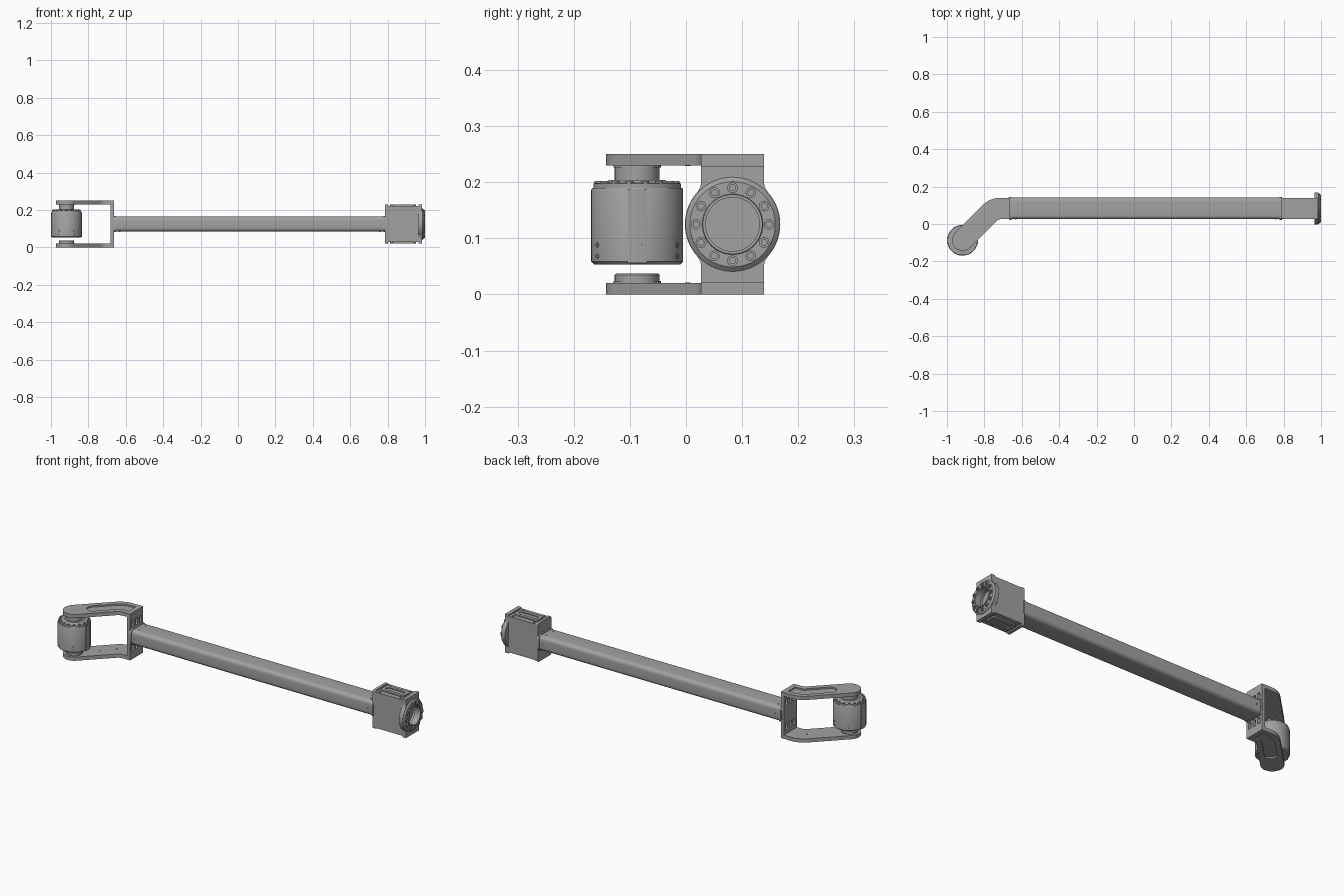
import bpy, bmesh
from math import sin, cos, pi, radians
from mathutils import Vector, Matrix

if "Cube" in bpy.data.objects:
    bpy.data.objects.remove(bpy.data.objects["Cube"])

metal = bpy.data.materials.new("grey_metal")
metal.use_nodes = True
metal.diffuse_color = (0.36, 0.36, 0.36, 1)
metal.node_tree.nodes["Principled BSDF"].inputs["Base Color"].default_value = (0.36, 0.36, 0.36, 1)

MID_Y, MID_Z = 0.083, 0.125          # long axis of the link
JOINT = Vector((-0.917, -0.087, 0))  # axis of the motor joint
HALF = 0.056                         # half width of brackets
TO_X = Matrix(((0, 0, 1, 0), (1, 0, 0, 0), (0, 1, 0, 0), (0, 0, 0, 1)))  # (a, b, h) -> (y, z, x)
TO_Y = Matrix(((1, 0, 0, 0), (0, 0, 1, 0), (0, 1, 0, 0), (0, 0, 0, 1)))  # (a, b, h) -> (x, z, y)
TO_Z = Matrix.Identity(4)


def finish(name, bm, smooth=True):
    bmesh.ops.recalc_face_normals(bm, faces=bm.faces)
    me = bpy.data.meshes.new(name)
    bm.to_mesh(me)
    bm.free()
    ob = bpy.data.objects.new(name, me)
    bpy.context.collection.objects.link(ob)
    me.materials.append(metal)
    if smooth:
        shade(ob)
    return ob


def shade(ob):
    bpy.ops.object.select_all(action='DESELECT')
    ob.select_set(True)
    bpy.context.view_layer.objects.active = ob
    bpy.ops.object.shade_smooth_by_angle(angle=radians(30))


def prism(name, outline, lo, hi, frame=TO_Z):
    bm = bmesh.new()
    face = bm.faces.new([bm.verts.new((a, b, lo)) for a, b in outline])
    ext = bmesh.ops.extrude_face_region(bm, geom=[face])
    bmesh.ops.translate(bm, vec=(0, 0, hi - lo),
                        verts=[v for v in ext["geom"] if isinstance(v, bmesh.types.BMVert)])
    bm.transform(frame)
    return finish(name, bm)


def lathe(name, profile, loc, axis=(0, 0, 1), steps=48):
    bm = bmesh.new()
    vs = [bm.verts.new((r, 0, h)) for r, h in profile]
    es = [bm.edges.new(p) for p in zip(vs, vs[1:])]
    bmesh.ops.spin(bm, geom=vs + es, cent=(0, 0, 0), axis=(0, 0, 1), angle=2 * pi, steps=steps)
    bmesh.ops.remove_doubles(bm, verts=bm.verts, dist=0.00001)
    bm.transform(Matrix.Translation(loc) @ Vector(axis).to_track_quat('Z', 'Y').to_matrix().to_4x4())
    return finish(name, bm)


def bolt(name, loc, axis, r=0.006, h=0.003):
    lathe(name, [(0, -h), (r, -h), (r, h), (r * 0.55, h), (r * 0.55, 0), (0, 0)], loc, axis, 16)


def rrect(ca, cb, wa, wb, r, n=6):
    pts = []
    for k, (sa, sb) in enumerate(((1, 1), (-1, 1), (-1, -1), (1, -1))):
        for i in range(n + 1):
            t = (k + i / n) * pi / 2
            pts.append((ca + sa * (wa / 2 - r) + r * cos(t), cb + sb * (wb / 2 - r) + r * sin(t)))
    return pts


def cut(ob, *cutters):
    for c in cutters:
        m = ob.modifiers.new("cut", 'BOOLEAN')
        m.operation, m.solver, m.object = 'DIFFERENCE', 'EXACT', c
        bpy.ops.object.select_all(action='DESELECT')
        bpy.context.view_layer.objects.active = ob
        ob.select_set(True)
        bpy.ops.object.modifier_apply(modifier=m.name)
        bpy.data.objects.remove(c)
    shade(ob)


def slots(lo, hi):
    # vertical lightening slots above and below the tube, plus the tube opening
    out = [prism("slot_cutter", rrect(MID_Y + dy, MID_Z + s * 0.066, 0.018, 0.034, 0.006), lo, hi, TO_X)
           for dy in (-0.032, 0, 0.032) for s in (-1, 1)]
    return out + [prism("opening_cutter", rrect(MID_Y, MID_Z, 0.088, 0.053, 0.026), lo, hi, TO_X)]


# Hollow tube with rounded corners
tube = prism("link_tube", rrect(MID_Y, MID_Z, 0.115, 0.08, 0.02), -0.67, 0.79, TO_X)
cut(tube, prism("bore_cutter", rrect(MID_Y, MID_Z, 0.092, 0.056, 0.014), -0.8, 0.9, TO_X))
for x, name in ((-0.66, "tube_collar_inner"), (0.784, "tube_collar_outer")):
    collar = prism(name, rrect(MID_Y, MID_Z, 0.122, 0.087, 0.022), x - 0.006, x + 0.006, TO_X)
    cut(collar, prism("bore_cutter", rrect(MID_Y, MID_Z, 0.09, 0.054, 0.014), x - 0.1, x + 0.1, TO_X))
for x in (-0.632, 0.758):
    for s in (-1, 1):
        for d in (-0.03, 0.03):
            bolt("tube_screw", (x, MID_Y + d, MID_Z + s * 0.04), (0, 0, s), 0.005, 0.001)
        bolt("tube_side_screw", (x, MID_Y + s * 0.0575, MID_Z), (0, s, 0), 0.005, 0.001)

# Square end frame
frame = prism("end_frame", rrect(0.883, MID_Z, 0.194, 0.194, 0.008), MID_Y - HALF, MID_Y + HALF, TO_Y)
cut(frame, prism("window_cutter", rrect(0.887, MID_Z, 0.155, 0.177, 0.014), -0.1, 0.3, TO_Y),
    prism("ring_cutter", rrect(MID_Y, MID_Z, 0.11, 0.11, 0.054, 12), 0.95, 1.1, TO_X), *slots(0.7, 0.83))
plate = prism("frame_back_plate", rrect(MID_Y, MID_Z, 2 * HALF, 0.208, 0.008), 0.786, 0.802, TO_X)
cut(plate, *slots(0.7, 0.9))
for s, name in ((1, "frame_top"), (-1, "frame_bottom")):
    z0, z1 = sorted((MID_Z + s * 0.094, MID_Z + s * 0.104))
    rail = prism(name + "_rail", rrect(0.882, MID_Y, 0.14, 0.06, 0.012), z0, z1)
    cut(rail, prism("rail_cutter", rrect(0.882, MID_Y, 0.11, 0.026, 0.01),
                    *sorted((MID_Z + s * 0.099, MID_Z + s * 0.12))))
    for x in (0.82, 0.944):
        for d in (-0.043, 0.043):
            bolt(name + "_screw", (x, MID_Y + d, MID_Z + s * 0.097), (0, 0, s), 0.006)

# Output face: necked plate and bolted ring
arc = [(0.085 * cos(t), 0.085 * sin(t)) for t in (radians(-42 + 84 * i / 16) for i in range(17))]
side = [(HALF, -0.104), (HALF, -0.074), (0.0575, -0.066)] + arc + [(0.0575, 0.066), (HALF, 0.074), (HALF, 0.104)]
face_outline = side + [(-a, -b) for a, b in side]
face = prism("output_plate", [(MID_Y + a, MID_Z + b) for a, b in face_outline], 0.964, 0.985, TO_X)
cut(face, prism("hole_cutter", rrect(MID_Y, MID_Z, 0.098, 0.098, 0.0489, 12), 0.9, 1.1, TO_X))
lathe("output_ring", [(0.048, -0.02), (0.048, 0.014), (0.053, 0.014), (0.054, 0.009), (0.076, 0.009),
                      (0.084, 0.002), (0.084, -0.02), (0.048, -0.02)], (0.985, MID_Y, MID_Z), (1, 0, 0), 64)
for i in range(12):
    t = i * pi / 6
    bolt("output_bolt", (0.995, MID_Y + 0.065 * cos(t), MID_Z + 0.065 * sin(t)), (1, 0, 0), 0.0095, 0.005)

# Yoke back plate
yoke = prism("yoke_plate", rrect(MID_Y, MID_Z, 2 * HALF, 0.25, 0.003), -0.682, -0.664, TO_X)
cut(yoke, *slots(-0.8, -0.6))


def arm_outline(start, h, end_x):
    # bent strip: round start, diagonal run, curved elbow, straight end
    elbow = Vector((-0.747, MID_Y))
    pts = [(start[0] + h * cos(t), start[1] + h * sin(t))
           for t in (radians(135 + 180 * i / 20) for i in range(21))]

    def bend(corner, a, b):
        return [tuple(a * (1 - t) ** 2 + corner * 2 * t * (1 - t) + b * t * t)
                for t in (i / 8 for i in range(9))]
    diag, run = Vector((0.707, 0.707)), Vector((1, 0))
    low, top = elbow - h * Vector((-0.414, 1)), elbow + h * Vector((-0.414, 1))
    pts += bend(low, low - diag * 0.02, low + run * 0.02)
    pts += [(end_x, MID_Y - h), (end_x, MID_Y + h)]
    return pts + bend(top, top + run * 0.05, top - diag * 0.05)


# Yoke arms with a recessed channel on the outer side
for s, name in ((1, "upper"), (-1, "lower")):
    z0, z1 = sorted((MID_Z + s * 0.105, MID_Z + s * 0.125))
    arm = prism(name + "_arm", arm_outline(JOINT, HALF, -0.665), z0, z1)
    c0, c1 = sorted((MID_Z + s * 0.117, MID_Z + s * 0.14))
    run_start = JOINT + Vector((0.066, 0.066, 0))
    cut(arm, prism("channel_cutter", arm_outline(run_start, 0.03, -0.69), c0, c1),
        lathe("hub_cutter", [(0, -0.006), (0.016, -0.006), (0.016, 0.02), (0, 0.02)],
              (JOINT.x, JOINT.y, MID_Z + s * 0.125), (0, 0, s), 24))
    for i in range(6):
        t = i * pi / 3 + pi / 12
        bolt(name + "_hub_bolt", (JOINT.x + 0.034 * cos(t), JOINT.y + 0.034 * sin(t), MID_Z + s * 0.1225),
             (0, 0, s), 0.009, 0.0025)
    for k in (0.09, 0.15):
        bolt(name + "_inner_screw", (JOINT.x + k, JOINT.y + k, MID_Z + s * 0.105), (0, 0, -s), 0.005, 0.001)
    fl = [(0, 0), (0.042, 0), (0.042, 0.004), (0.04, 0.004)]
    tall = 0.032 if s > 0 else 0.017
    lathe(name + "_flange", fl + [(0.04, tall - 0.002), (0.038, tall), (0, tall)],
          (JOINT.x, JOINT.y, MID_Z + s * 0.105), (0, 0, -s))

# Motor body
lathe("motor_body", [(0, 0.053), (0.076, 0.053), (0.082, 0.059), (0.082, 0.186), (0.08, 0.19), (0.078, 0.19),
                     (0.078, 0.198), (0.055, 0.2), (0.05, 0.204), (0, 0.204)], JOINT, steps=64)
for i in range(16):
    t = (i + 0.5) * pi / 8
    bolt("motor_rim_bolt", JOINT + Vector((0.07 * cos(t), 0.07 * sin(t), 0.199)), (0, 0, 1), 0.007)
for a in (0, pi):
    strip = prism("motor_seam_strip", rrect(0.079, 0, 0.007, 0.035, 0.001, 2), 0.056, 0.188)
    strip.matrix_world = Matrix.Translation(JOINT) @ Matrix.Rotation(a, 4, 'Z')
for a, heights in ((0, (0.088, 0.175)), (180, (0.088, 0.175)), (60, (0.068, 0.088)), (-60, (0.068, 0.088)),
                   (120, (0.068, 0.088)), (240, (0.068, 0.088))):
    for d in (-9, 9) if a in (0, 180) else (0,):
        out = Vector((cos(radians(a + d)), sin(radians(a + d)), 0))
        for z in heights:
            bolt("motor_side_screw", JOINT + out * 0.0815 + Vector((0, 0, z)), out, 0.005, 0.0015)
